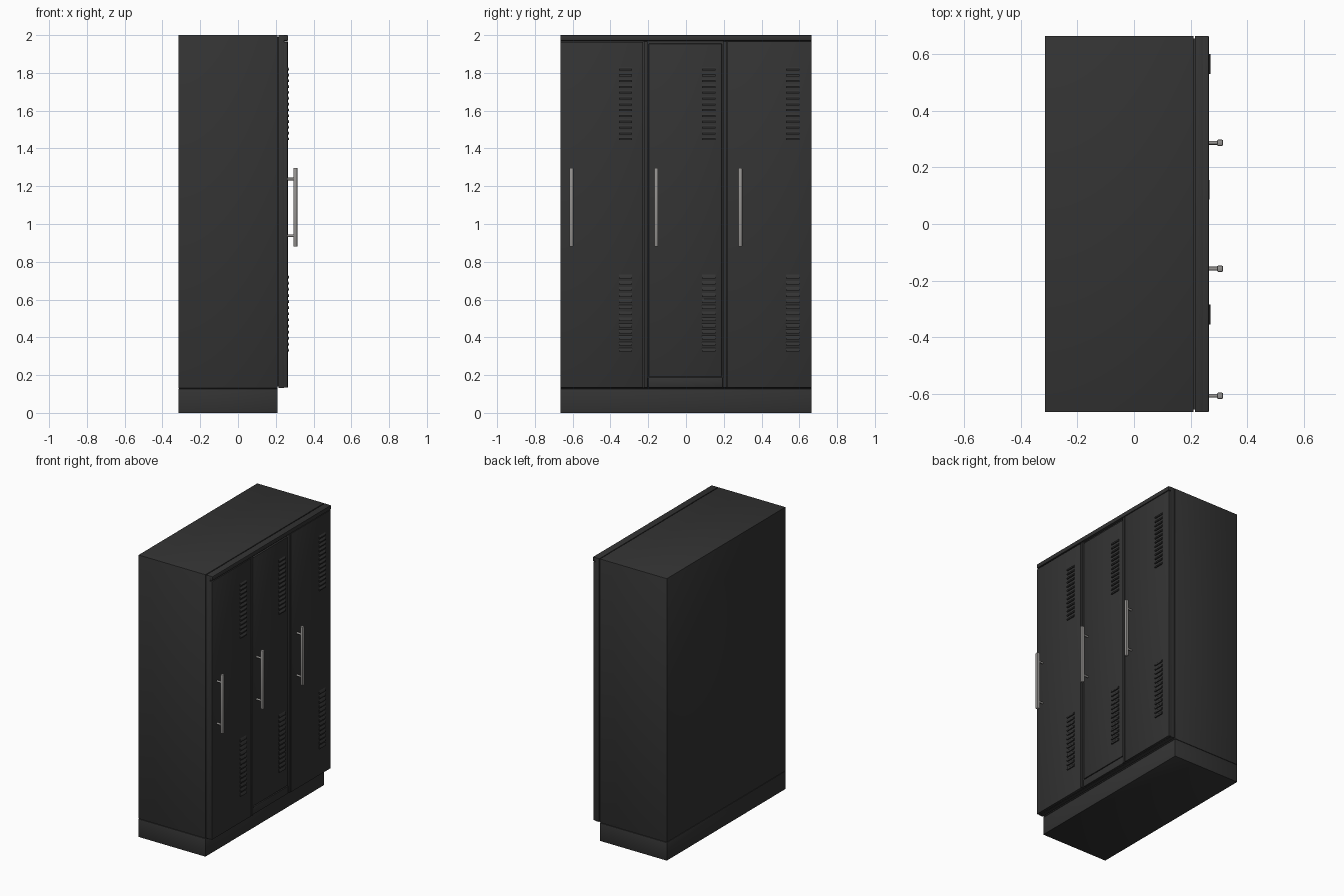
import bpy, bmesh, math
from mathutils import Matrix

if "Cube" in bpy.data.objects:
    bpy.data.objects.remove(bpy.data.objects["Cube"])


def mat(name, c):
    m = bpy.data.materials.new(name)
    m.diffuse_color = (*c, 1)
    m.use_nodes = True
    m.node_tree.nodes["Principled BSDF"].inputs["Base Color"].default_value = m.diffuse_color
    return m


CASE = mat("charcoal paint", (0.033, 0.033, 0.033))
STEEL = mat("brushed steel", (0.30, 0.29, 0.28))


def finish(name, bm, m, bevel=0.0, seg=2):
    bmesh.ops.recalc_face_normals(bm, faces=bm.faces)
    if bevel:
        bmesh.ops.bevel(bm, geom=bm.edges[:], offset=bevel, segments=seg,
                        affect='EDGES', profile=0.5)
    me = bpy.data.meshes.new(name)
    bm.to_mesh(me)
    bm.free()
    me.materials.append(m)
    ob = bpy.data.objects.new(name, me)
    bpy.context.collection.objects.link(ob)
    bpy.ops.object.select_all(action='DESELECT')
    ob.select_set(True)
    bpy.context.view_layer.objects.active = ob
    bpy.ops.object.shade_smooth_by_angle(angle=math.radians(35))
    return ob


def add_box(bm, x, y, z):
    vs = bmesh.ops.create_cube(bm, size=1)["verts"]
    for v in vs:
        v.co = [a[0] if c < 0 else a[1] for a, c in zip((x, y, z), v.co)]


def box(name, x, y, z, m=CASE, bevel=0.0):
    bm = bmesh.new()
    add_box(bm, x, y, z)
    return finish(name, bm, m, bevel)


def louver_column(name, x, y0, y1, z0, z1, n=13):
    # row of wedge shaped hoods, sloping out toward the lower lip
    bm = bmesh.new()
    pitch = (z1 - z0) / n
    for i in range(n):
        z = z0 + (i + 0.12) * pitch
        h = pitch * 0.76
        prof = [(x - 0.003, z), (x + 0.008, z), (x + 0.008, z + h * 0.35),
                (x - 0.003, z + h)]
        a = [bm.verts.new((px, y0, pz)) for px, pz in prof]
        b = [bm.verts.new((px, y1, pz)) for px, pz in prof]
        bm.faces.new(a)
        bm.faces.new(b[::-1])
        for k in range(4):
            j = (k + 1) % 4
            bm.faces.new((a[k], b[k], b[j], a[j]))
    return finish(name, bm, CASE)


def handle(name, y, x):
    # bar
    box(name + "_bar", (0.293, 0.315), (y - 0.011, y + 0.011), (0.88, 1.297), STEEL, 0.005)
    # stand-off posts
    bm = bmesh.new()
    for z in (0.938, 1.238):
        mtx = Matrix.Translation(((x + 0.297) / 2, y, z)) @ Matrix.Rotation(math.pi / 2, 4, 'Y')
        bmesh.ops.create_cone(bm, cap_ends=True, segments=16, radius1=0.007,
                              radius2=0.007, depth=0.3 - x, matrix=mtx)
    finish(name + "_posts", bm, STEEL)


# carcass and plinth
box("cabinet_body", (-0.315, 0.21), (-0.665, 0.665), (0.13, 2.0), bevel=0.002)
box("plinth", (-0.315, 0.21), (-0.665, 0.665), (0.0, 0.128), bevel=0.002)
box("gap_core", (0.205, 0.22), (-0.655, 0.655), (0.14, 1.99))

# front surround: backing, header, bottom rail and uprights
box("front_backing", (0.215, 0.245), (-0.665, 0.665), (0.132, 2.0), bevel=0.002)
box("header", (0.24, 0.265), (-0.665, 0.665), (1.97, 2.0), bevel=0.004)
box("middle_bottom_rail", (0.24, 0.259), (-0.2, 0.195), (0.134, 0.187), bevel=0.003)
for n, y in (("left", -0.213), ("right", 0.205)):
    box(n + "_upright", (0.24, 0.264), (y - 0.009, y + 0.009), (0.134, 1.967), bevel=0.003)

# doors, louvers and handles: name, y range, bottom, top, face x, louver y, handle y
doors = [("left", -0.665, -0.227, 0.134, 1.964, 0.263, -0.355, -0.607),
         ("middle", -0.198, 0.19, 0.192, 1.955, 0.258, 0.086, -0.158),
         ("right", 0.22, 0.665, 0.134, 1.967, 0.263, 0.53, 0.287)]
for n, y0, y1, z0, z1, x, lv, hy in doors:
    box(n + "_door", (0.24, x), (y0, y1), (z0, z1), bevel=0.003)
    louver_column(n + "_upper_louvers", x, lv, lv + 0.07, 1.44, 1.84)
    louver_column(n + "_lower_louvers", x, lv, lv + 0.07, 0.32, 0.74)
    handle(n + "_handle", hy, x - 0.003)
